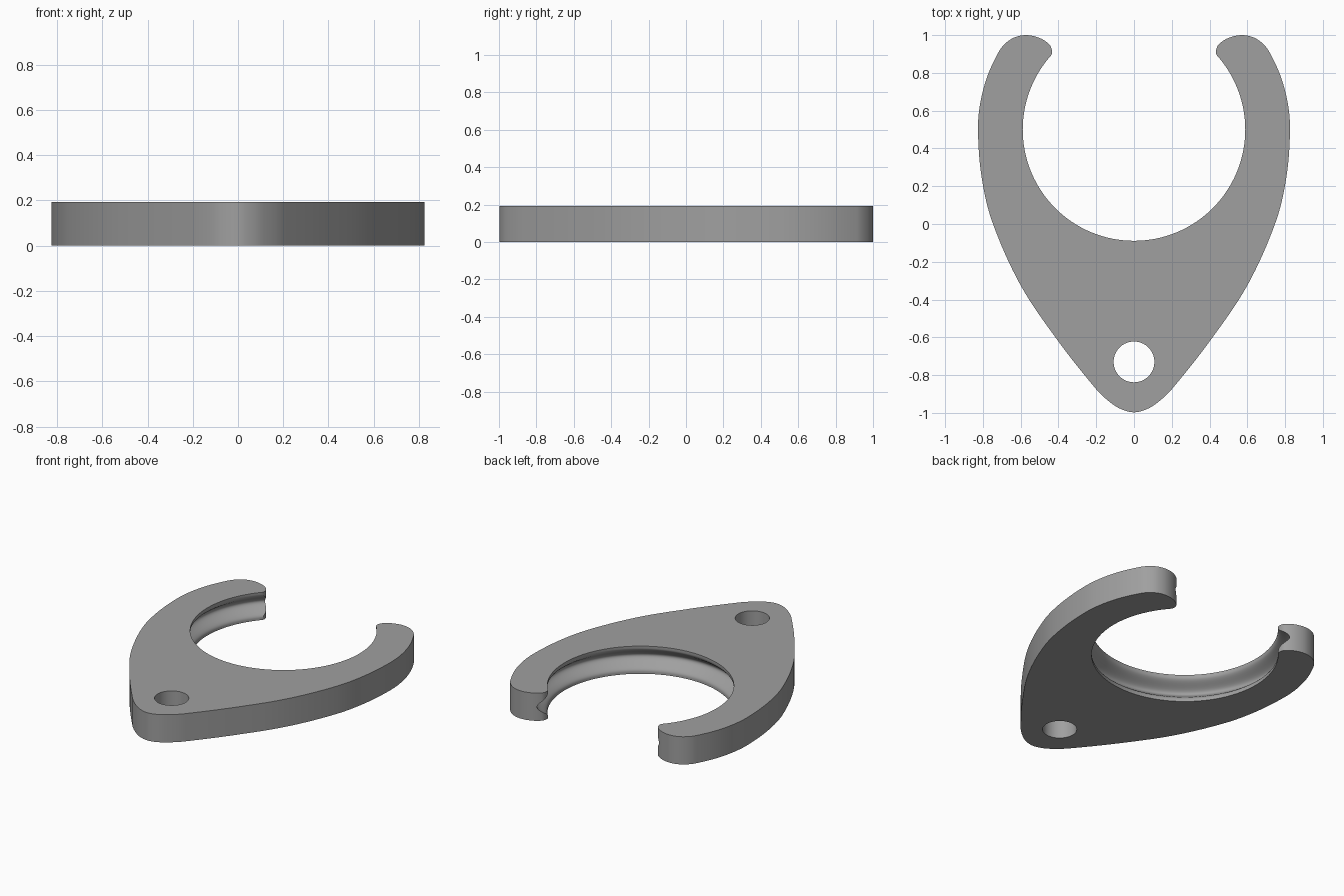
import bpy, bmesh, math
from mathutils import Vector

if "Cube" in bpy.data.objects:
    bpy.data.objects.remove(bpy.data.objects["Cube"])

H = 0.193                    # plate thickness
CY, R = 0.5, 0.589           # centre and radius of the open ring
DEPTH = 0.075                # groove depth

grey = bpy.data.materials.new("plain grey")
grey.diffuse_color = (0.35, 0.35, 0.35, 1)
grey.use_nodes = True
grey.node_tree.nodes["Principled BSDF"].inputs["Base Color"].default_value = grey.diffuse_color


def make_object(name, bm):
    bmesh.ops.recalc_face_normals(bm, faces=bm.faces[:])
    mesh = bpy.data.meshes.new(name)
    bm.to_mesh(mesh)
    bm.free()
    mesh.materials.append(grey)
    ob = bpy.data.objects.new(name, mesh)
    bpy.context.collection.objects.link(ob)
    return ob


def smooth_path(pts, steps=8):
    """Centripetal-like smooth path through the inner points."""
    p = [Vector(q) for q in pts]
    out = []
    for a, b, c, d in zip(p, p[1:], p[2:], p[3:]):
        length = (c - b).length
        m1 = (c - a) / ((b - a).length + length) * length
        m2 = (d - b) / ((d - c).length + length) * length
        for i in range(steps):
            t = i / steps
            out.append(b * (2*t**3 - 3*t*t + 1) + m1 * (t**3 - 2*t*t + t)
                       + c * (3*t*t - 2*t**3) + m2 * (t**3 - t*t))
    out.append(p[-2])
    return out


# Right half of the outline: lower nose, side, then the rounded arm tip
arc = [(0.826 * math.cos(math.radians(a)), CY + 0.826 * math.sin(math.radians(a)))
       for a in (0, 10, 20, 30)]
half = [(-0.075, -0.977), (0, -0.997), (0.075, -0.977), (0.14, -0.933), (0.2, -0.875),
        (0.4, -0.622), (0.6, -0.325), (0.75, 0.01), (0.807, 0.25)] + arc + [
        (0.682, 0.955), (0.635, 0.987), (0.57, 1.0), (0.5, 0.985),
        (0.448, 0.95), (0.434, 0.915), (0.441, 0.885), (0.46, 0.86)]
right = smooth_path(half)
# Inner edge sits just inside the ring; the ring cutter gives the final surface
a0 = math.atan2(right[-1].y - CY, right[-1].x)
inner = []
for i in range(1, 60):
    a = a0 - (2 * a0 + math.pi) * i / 60
    inner.append(Vector((0.53 * math.cos(a), CY + 0.53 * math.sin(a))))
left = [Vector((-v.x, v.y)) for v in reversed(right[1:])]
outline = right + inner + left

bm = bmesh.new()
face = bm.faces.new([bm.verts.new((v.x, v.y, 0)) for v in outline])
res = bmesh.ops.extrude_face_region(bm, geom=[face])
bmesh.ops.translate(bm, vec=(0, 0, H),
                    verts=[g for g in res["geom"] if isinstance(g, bmesh.types.BMVert)])
plate = make_object("clip_plate", bm)

# Ring cutter: revolved profile with a rounded groove at mid height
profile = [(0, -0.1), (R, -0.1)]
for i in range(21):
    t = i / 20
    profile.append((R + DEPTH * (0.5 - 0.5 * math.cos(2 * math.pi * t)),
                    0.015 + (H - 0.03) * t))
profile += [(R, H + 0.1), (0, H + 0.1)]
bm = bmesh.new()
vs = [bm.verts.new((r, CY, z)) for r, z in profile]
for v in vs:
    v.co.y = CY
edges = [bm.edges.new(e) for e in zip(vs, vs[1:])]
bmesh.ops.spin(bm, geom=vs + edges, cent=(0, CY, 0), axis=(0, 0, 1),
               angle=2 * math.pi, steps=128)
bmesh.ops.remove_doubles(bm, verts=bm.verts[:], dist=1e-5)
ring_cutter = make_object("ring_cutter", bm)

# Round hole in the nose
bm = bmesh.new()
bmesh.ops.create_cone(bm, cap_ends=True, segments=64, radius1=0.108, radius2=0.108, depth=1)
bmesh.ops.translate(bm, vec=(0, -0.73, H / 2), verts=bm.verts[:])
hole_cutter = make_object("hole_cutter", bm)

bpy.context.view_layer.objects.active = plate
plate.select_set(True)
for cutter in (ring_cutter, hole_cutter):
    mod = plate.modifiers.new(cutter.name, "BOOLEAN")
    mod.operation, mod.solver, mod.object = "DIFFERENCE", "EXACT", cutter
    bpy.ops.object.modifier_apply(modifier=mod.name)
    bpy.data.objects.remove(cutter)
bpy.ops.object.shade_smooth_by_angle(angle=math.radians(35))
